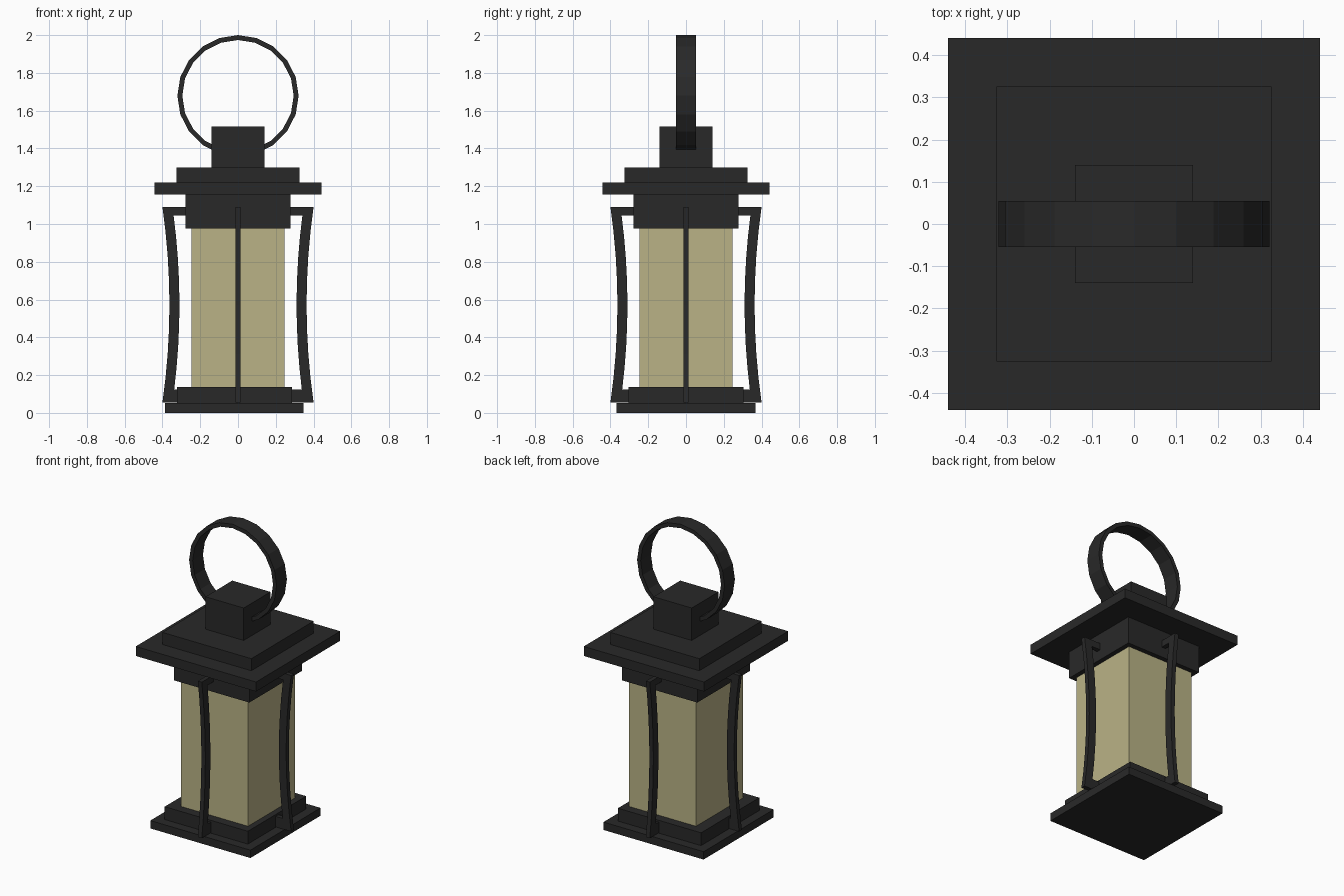
import bpy, bmesh, math

if "Cube" in bpy.data.objects:
    bpy.data.objects.remove(bpy.data.objects["Cube"])

def material(name, color):
    m = bpy.data.materials.new(name)
    m.diffuse_color = color
    m.use_nodes = True
    m.node_tree.nodes["Principled BSDF"].inputs["Base Color"].default_value = m.diffuse_color
    return m

METAL = material("black_metal", (0.022, 0.022, 0.022, 1))
GLASS = material("amber_glass", (0.49, 0.45, 0.24, 0.85))

def finish(name, bm, mat):
    bmesh.ops.recalc_face_normals(bm, faces=bm.faces)
    me = bpy.data.meshes.new(name)
    bm.to_mesh(me)
    bm.free()
    me.materials.append(mat)
    ob = bpy.data.objects.new(name, me)
    bpy.context.collection.objects.link(ob)
    return ob

def block(name, half, z0, z1, mat=METAL, cx=0.0):
    bm = bmesh.new()
    bmesh.ops.create_cube(bm, size=1)
    for v in bm.verts:
        v.co.x = v.co.x * 2 * half + cx
        v.co.y *= 2 * half
        v.co.z = z0 + (v.co.z + 0.5) * (z1 - z0)
    return finish(name, bm, mat)

def extrude_profile(name, pts, depth):
    """Extrude an xz outline symmetrically along y."""
    bm = bmesh.new()
    face = bm.faces.new([bm.verts.new((x, -depth / 2, z)) for x, z in pts])
    new = bmesh.ops.extrude_face_region(bm, geom=[face])["geom"]
    bmesh.ops.translate(bm, vec=(0, depth, 0),
                        verts=[g for g in new if isinstance(g, bmesh.types.BMVert)])
    return finish(name, bm, METAL)

# Stacked square body, bottom to top
block("base_plate", 0.367, 0.0, 0.052, cx=-0.019)
block("base_step", 0.305, 0.052, 0.137, cx=-0.019)
block("glass_body", 0.246, 0.137, 0.98, GLASS)
block("collar", 0.277, 0.977, 1.157)
block("roof_plate", 0.441, 1.157, 1.22)
block("roof_step", 0.326, 1.22, 1.30)
block("top_cube", 0.14, 1.30, 1.515)

# Bowed straps with inward brackets, one on the middle of each side
def bow(z):
    return 0.347 - 0.037 * (1 - ((z - 0.572) / 0.517) ** 2)

inner_z = [0.125 + i * 0.92 / 8 for i in range(9)]
outer_z = [1.089 - i * 1.034 / 8 for i in range(9)]
profile = [(0.275, 0.055), (0.275, 0.125)]
profile += [(bow(z), z) for z in inner_z]
profile += [(0.275, 1.045), (0.275, 1.089)]
profile += [(bow(z) + 0.053, z) for z in outer_z]
for i, side in enumerate(("right", "back", "left", "front")):
    strap = extrude_profile("strap_" + side, profile, 0.029)
    strap.rotation_euler.z = i * math.pi / 2

# Flat-band carrying ring
bm = bmesh.new()
N, rows = 20, []
for i in range(N):
    a = 2 * math.pi * i / N
    rows.append([bm.verts.new((r * math.cos(a), y, 1.679 + r * math.sin(a)))
                 for r, y in ((0.321, -0.054), (0.321, 0.054), (0.295, 0.054), (0.295, -0.054))])
for i in range(N):
    p, q = rows[i], rows[(i + 1) % N]
    for j in range(4):
        k = (j + 1) % 4
        bm.faces.new((p[j], p[k], q[k], q[j]))
finish("carry_ring", bm, METAL)
